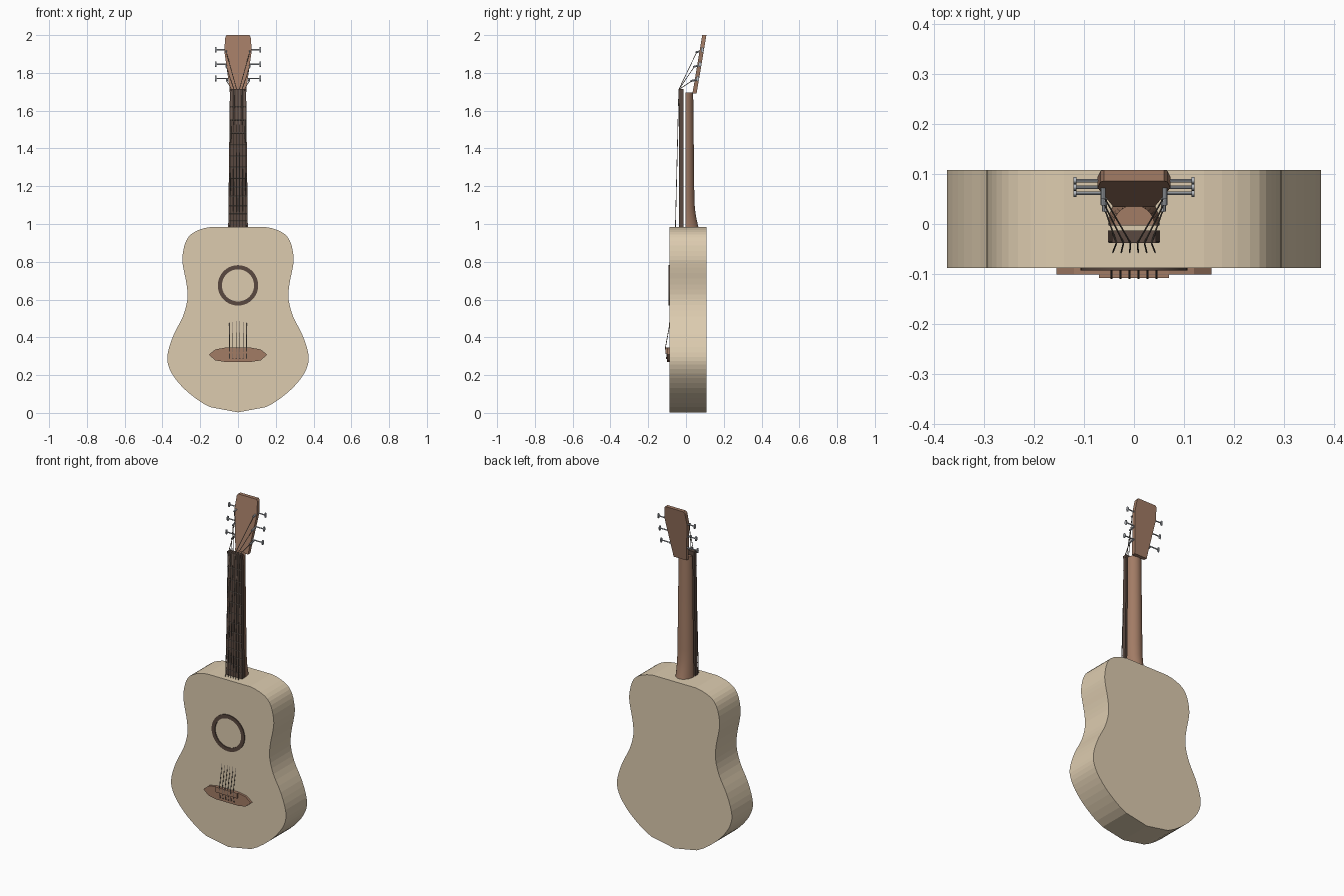
import bpy, bmesh, math
from mathutils import Vector

if "Cube" in bpy.data.objects:
    bpy.data.objects.remove(bpy.data.objects["Cube"])


def material(name, rgb):
    m = bpy.data.materials.new(name)
    m.diffuse_color = (*rgb, 1)
    m.use_nodes = True
    m.node_tree.nodes["Principled BSDF"].inputs["Base Color"].default_value = m.diffuse_color
    return m


PALE = material("pale_wood", (0.72, 0.60, 0.43))
BROWN = material("brown_wood", (0.36, 0.20, 0.13))
DARK = material("dark_wood", (0.10, 0.065, 0.05))
METAL = material("metal", (0.45, 0.48, 0.52))
STRING = material("string_metal", (0.22, 0.18, 0.15))


def make(name, bm, mat, smooth=False):
    bmesh.ops.recalc_face_normals(bm, faces=bm.faces)
    me = bpy.data.meshes.new(name)
    bm.to_mesh(me)
    bm.free()
    me.materials.append(mat)
    ob = bpy.data.objects.new(name, me)
    bpy.context.collection.objects.link(ob)
    if smooth:
        bpy.ops.object.select_all(action='DESELECT')
        ob.select_set(True)
        bpy.context.view_layer.objects.active = ob
        bpy.ops.object.shade_smooth_by_angle(angle=math.radians(35))
    return ob


def loft(name, rings, mat, smooth=False):
    """Skin closed rings of equal length and cap both ends."""
    bm = bmesh.new()
    vs = [[bm.verts.new(p) for p in r] for r in rings]
    n = len(vs[0])
    for a, b in zip(vs, vs[1:]):
        for i in range(n):
            bm.faces.new((a[i], a[(i + 1) % n], b[(i + 1) % n], b[i]))
    bm.faces.new(vs[0])
    bm.faces.new(vs[-1])
    return make(name, bm, mat, smooth)


def prism(name, half, y0, y1, mat, slope=0.0, z0=0.0):
    """Mirror a half outline (x, z) about x = 0 and extrude it along y."""
    pts = half + [(-x, z) for x, z in reversed(half) if x > 1e-6]
    return loft(name, [[(x, y + slope * (z - z0), z) for x, z in pts] for y in (y0, y1)], mat)


def rods(name, paths, r, mat, sides=8):
    """Straight cylinders along each polyline."""
    bm = bmesh.new()
    for path in paths:
        for a, b in zip(path, path[1:]):
            a, b = Vector(a), Vector(b)
            d = b - a
            new = bmesh.ops.create_cone(bm, cap_ends=True, segments=sides, radius1=r,
                                        radius2=r, depth=d.length)["verts"]
            q = d.to_track_quat('Z', 'Y')
            for v in new:
                v.co = q @ v.co + (a + b) / 2
    return make(name, bm, mat, True)


def catmull(pts, steps=3):
    out = []
    for i in range(1, len(pts) - 2):
        p = [Vector(q) for q in pts[i - 1:i + 3]]
        for k in range(steps):
            t = k / steps
            v = 0.5 * (2 * p[1] + (p[2] - p[0]) * t + (2 * p[0] - 5 * p[1] + 4 * p[2] - p[3]) * t**2
                       + (3 * p[1] - p[0] - 3 * p[2] + p[3]) * t**3)
            out.append(tuple(v))
    return out


# Body
outline = [(0, 0.003), (0.145, 0.03), (0.26, 0.105), (0.335, 0.185), (0.37, 0.255), (0.371, 0.32),
           (0.34, 0.415), (0.292, 0.51), (0.268, 0.60), (0.272, 0.68), (0.29, 0.77),
           (0.294, 0.83), (0.275, 0.91), (0.232, 0.957), (0.14, 0.985), (0, 0.985)]
body = [outline[0]] + catmull(outline) + outline[-2:]
prism("body", body, -0.088, 0.108, PALE)

# Sound hole ring
bm = bmesh.new()
N = 40
prof = [(0.107, -0.08), (0.107, -0.093), (0.085, -0.093), (0.085, -0.08)]
vs = [[bm.verts.new((r * math.cos(i * math.tau / N), y, 0.675 + r * math.sin(i * math.tau / N)))
       for r, y in prof] for i in range(N)]
for i in range(N):
    for k in range(4):
        bm.faces.new((vs[i][k], vs[i][(k + 1) % 4], vs[(i + 1) % N][(k + 1) % 4], vs[(i + 1) % N][k]))
make("sound_hole_ring", bm, DARK, True)

# Bridge and saddle
prism("bridge", [(0.07, 0.27), (0.12, 0.278), (0.155, 0.308), (0.12, 0.336), (0.07, 0.345)],
      -0.101, -0.08, BROWN)
prism("saddle", [(0.07, 0.315), (0.07, 0.345)], -0.108, -0.095, BROWN)
xs = [(i - 2.5) / 2.5 for i in range(6)]
rods("bridge_pins", [[(0.045 * u, -0.095, 0.288), (0.045 * u, -0.105, 0.288)] for u in xs], 0.004, DARK)

# Neck: half-round section flaring into a heel
rings = []
for z, hw, back in [(0.975, 0.052, 0.068), (0.99, 0.051, 0.064), (1.03, 0.049, 0.055),
                    (1.08, 0.048, 0.047), (1.15, 0.047, 0.044), (1.695, 0.041, 0.038)]:
    rings.append([(hw * math.cos(k * math.pi / 16), -0.003 + (back + 0.003) * math.sin(k * math.pi / 16), z)
                  for k in range(17)])
loft("neck", rings, BROWN, True)

# Fingerboard, nut and frets
prism("fingerboard", [(0.052, 0.975), (0.043, 1.705)], -0.036, -0.013, DARK)
prism("nut", [(0.044, 1.70), (0.044, 1.714)], -0.038, -0.013, DARK)
frets = []
for n in range(1, 13):
    z = 1.70 - 1.37 * (1 - 2 ** (-n / 12))
    w = 0.043 + 0.009 * (1.705 - z) / 0.73
    frets.append([(-w, -0.036, z), (w, -0.036, z)])
rods("frets", frets, 0.0025, STRING, 6)

# Headstock leaning back
SLOPE = 0.168
prism("headstock", [(0.042, 1.69), (0.045, 1.72), (0.073, 1.92), (0.067, 1.99), (0.06, 2.0)],
      0.034, 0.056, BROWN, SLOPE, 1.69)

# Tuners: shaft, button and string post on both sides
shafts, buttons, posts, tips = [], [], [], {}
for s in (-1, 1):
    for j, z in enumerate((1.77, 1.845, 1.922)):
        y = 0.048 + SLOPE * (z - 1.69)
        shafts.append([(s * 0.045, y, z), (s * 0.117, y, z)])
        buttons.append([(s * 0.115, y, z), (s * 0.121, y, z)])
        x = s * (0.062 if j else 0.059)
        posts.append([(x, y, z - 0.005), (x, y - 0.036, z - 0.013)])
        tips[s, j] = (x, y - 0.03, z - 0.012)
rods("tuner_shafts", shafts, 0.0035, METAL)
ob = rods("tuner_buttons", buttons, 0.015, METAL, 12)
for v in ob.data.vertices:
    c = min((b[0] for b in buttons), key=lambda b: abs(b[2] - v.co.z))
    v.co.y = c[1] + (v.co.y - c[1]) * 0.5
rods("string_posts", posts, 0.005, METAL)

# Strings from bridge over the nut to the posts
paths = []
for i, u in enumerate(xs):
    s, j = (-1, i) if i < 3 else (1, 5 - i)
    paths.append([(0.045 * u, -0.103, 0.29), (0.045 * u, -0.109, 0.345), (0.045 * u, -0.088, 0.46),
                  (0.042 * u, -0.056, 0.985), (0.035 * u, -0.038, 1.712), tips[s, j]])
rods("strings", paths, 0.0018, STRING, 6)
